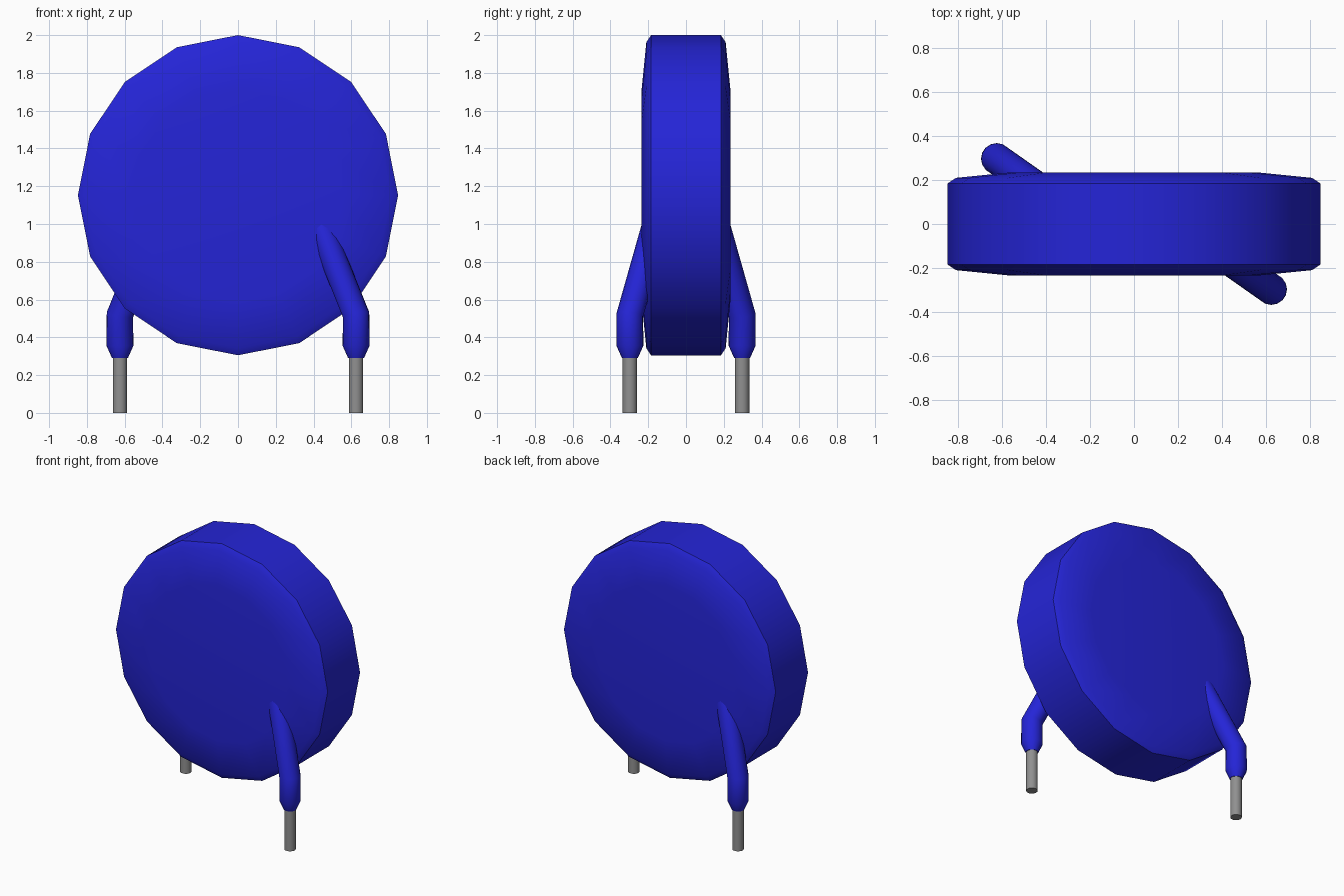
import bpy, bmesh, math
from mathutils import Vector, Matrix

cube = bpy.data.objects.get("Cube")
if cube:
    bpy.data.objects.remove(cube, do_unlink=True)


def material(name, color):
    m = bpy.data.materials.new(name)
    m.use_nodes = True
    m.diffuse_color = color
    m.node_tree.nodes["Principled BSDF"].inputs["Base Color"].default_value = color
    return m


BLUE = material("blue coating", (0.018, 0.018, 0.68, 1))
GREY = material("grey metal", (0.28, 0.28, 0.28, 1))


def tube(name, path, sides, mat, turn=0.0):
    """Skin rings along a path of (point, radius), capped at both ends."""
    pts = [Vector(p) for p, r in path]
    bm = bmesh.new()
    rings = []
    for i, (p, r) in enumerate(path):
        before = (pts[i] - pts[i - 1]).normalized() if i else Vector()
        after = (pts[i + 1] - pts[i]).normalized() if i < len(pts) - 1 else Vector()
        n = (before + after).normalized()
        # ring axes kept aligned along the whole path
        ref = Vector((1, 0, 0))
        u = (ref - n * ref.dot(n)).normalized()
        v = n.cross(u)
        rings.append([bm.verts.new(pts[i] + r * (u * math.cos(a) + v * math.sin(a)))
                      for a in (2 * math.pi * k / sides for k in range(sides))])
    for a, b in zip(rings, rings[1:]):
        for k in range(sides):
            j = (k + 1) % sides
            bm.faces.new((a[k], a[j], b[j], b[k]))
    bm.faces.new(rings[0][::-1])
    bm.faces.new(rings[-1])
    bm.transform(Matrix.Rotation(turn, 4, 'Z'))
    bmesh.ops.recalc_face_normals(bm, faces=bm.faces)
    me = bpy.data.meshes.new(name)
    bm.to_mesh(me)
    bm.free()
    me.materials.append(mat)
    ob = bpy.data.objects.new(name, me)
    bpy.context.collection.objects.link(ob)
    bpy.ops.object.select_all(action='DESELECT')
    ob.select_set(True)
    bpy.context.view_layer.objects.active = ob
    bpy.ops.object.shade_smooth_by_angle(angle=math.radians(35))
    return ob


# Coated disc: sixteen-sided, bevelled rim and slightly domed faces
half = [(0.235, 0.56), (0.21, 0.81), (0.185, 0.8475)]
profile = [(-y, r) for y, r in half] + [(y, r) for y, r in reversed(half)]
tube("disc_body", [((0, y, 1.1525), r) for y, r in profile], 16, BLUE)

# Two leads, the second a half turn about the vertical axis
LX, LY = 0.625, -0.297
for side, turn in (("front_left", 0.0), ("back_right", math.pi)):
    tube(side + "_lead_coating", [
        ((LX, LY, 0.29), 0.042),
        ((LX, LY, 0.355), 0.071),
        ((LX, LY, 0.52), 0.071),
        ((LX - 0.23, LY + 0.162, 1.09), 0.071)], 16, BLUE, turn)
    tube(side + "_lead_wire", [
        ((LX, LY, 0.0), 0.038),
        ((LX, LY, 0.32), 0.038)], 16, GREY, turn)
